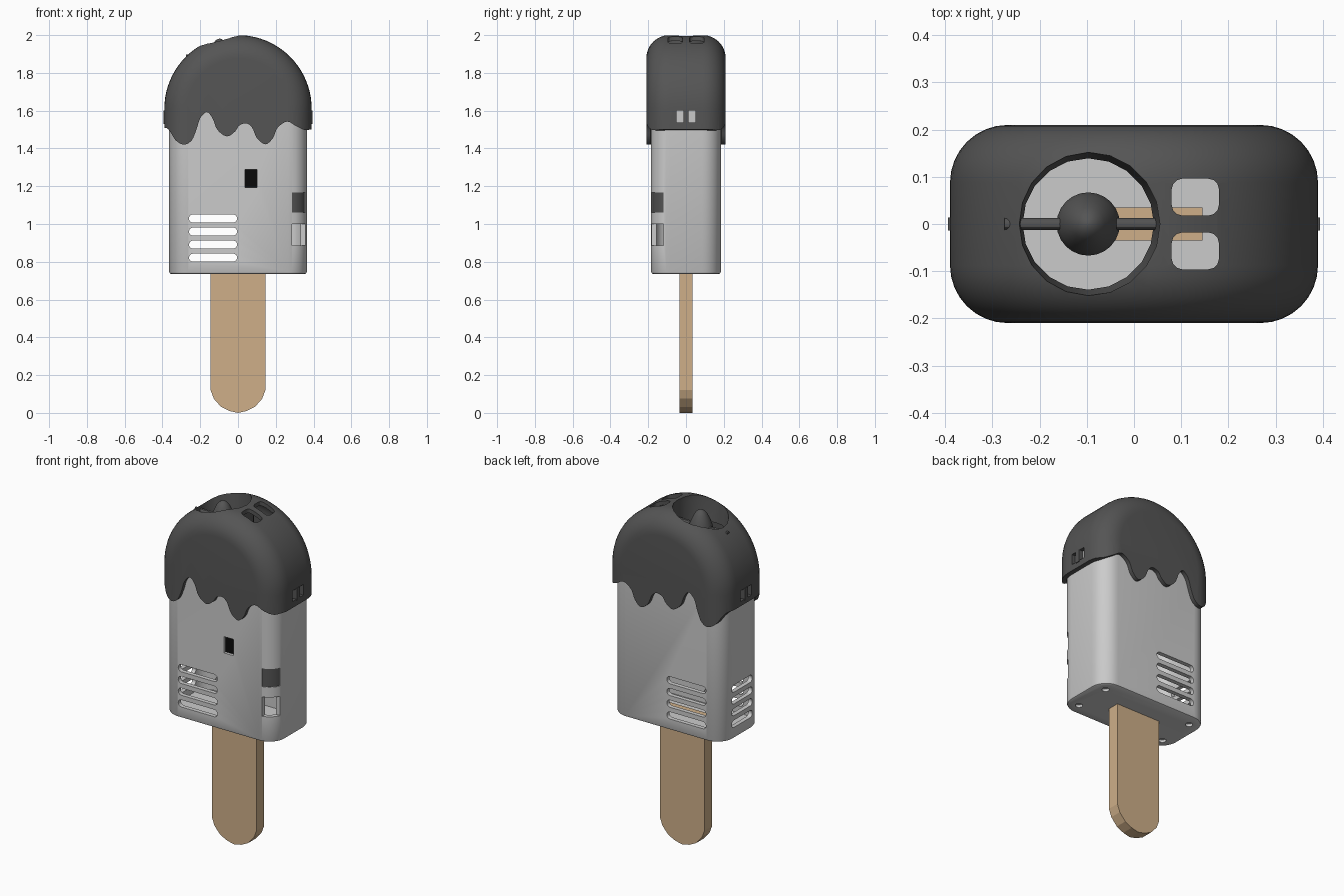
import bpy, bmesh, math
from mathutils import Vector

if "Cube" in bpy.data.objects:
    bpy.data.objects.remove(bpy.data.objects["Cube"])


def loft(name, loops):
    """Solid skinned over equal-length closed loops."""
    bm = bmesh.new()
    rings = [[bm.verts.new(p) for p in lp] for lp in loops]
    n = len(rings[0])
    for a, b in zip(rings, rings[1:]):
        for i in range(n):
            j = (i + 1) % n
            bm.faces.new((a[i], a[j], b[j], b[i]))
    bm.faces.new(rings[0][::-1])
    bm.faces.new(rings[-1])
    bmesh.ops.recalc_face_normals(bm, faces=bm.faces)
    me = bpy.data.meshes.new(name)
    bm.to_mesh(me)
    bm.free()
    ob = bpy.data.objects.new(name, me)
    bpy.context.collection.objects.link(ob)
    return ob


def rrect(hx, hy, r, n=8, cx=0, cy=0):
    """2D rounded rectangle."""
    pts = []
    for k, (sx, sy) in enumerate(((1, 1), (-1, 1), (-1, -1), (1, -1))):
        for i in range(n + 1):
            a = math.pi / 2 * (k + i / n)
            pts.append((cx + sx * (hx - r) + r * math.cos(a),
                        cy + sy * (hy - r) + r * math.sin(a)))
    return pts


def prism(name, pts, axis, lo, hi):
    """Extrude 2D points along an axis."""
    put = {'x': lambda u, v, d: (d, u, v),
           'y': lambda u, v, d: (u, d, v),
           'z': lambda u, v, d: (u, v, d)}[axis]
    return loft(name, [[put(u, v, d) for u, v in pts] for d in (lo, hi)])


def box(name, x0, x1, y0, y1, z0, z1):
    return prism(name, [(x0, y0), (x1, y0), (x1, y1), (x0, y1)], 'z', z0, z1)


def circle(r, n, cx=0, cy=0):
    return [(cx + r * math.cos(2 * math.pi * i / n),
             cy + r * math.sin(2 * math.pi * i / n)) for i in range(n)]


def cut(ob, cutter, op='DIFFERENCE'):
    m = ob.modifiers.new('cut', 'BOOLEAN')
    m.operation, m.solver, m.object = op, 'EXACT', cutter
    bpy.context.view_layer.objects.active = ob
    bpy.ops.object.modifier_apply(modifier=m.name)
    bpy.data.objects.remove(cutter)


def finish(ob, mat=None, smooth=True):
    if mat:
        ob.data.materials.clear()
        ob.data.materials.append(mat)
    if smooth:
        bpy.ops.object.select_all(action='DESELECT')
        ob.select_set(True)
        bpy.context.view_layer.objects.active = ob
        bpy.ops.object.shade_smooth_by_angle(angle=math.radians(30))


def material(name, *rgb):
    m = bpy.data.materials.new(name)
    m.diffuse_color = (*rgb, 1)
    m.use_nodes = True
    m.node_tree.nodes["Principled BSDF"].inputs["Base Color"].default_value = m.diffuse_color
    return m


dark = material('dark_coating', 0.09, 0.09, 0.09)
black = material('black', 0.003, 0.003, 0.003)
wood = material('wood', 0.62, 0.43, 0.25)

# Hollow body
body = loft('body', [[(x, y, z) for x, y in rrect(.365 - d, .185 - d, .1 - d)]
                     for d, z in ((.012, .735), (.004, .739), (0, .747), (0, 1.62))])
cut(body, prism('cavity', rrect(.34, .16, .076), 'z', .76, 1.7))
for i in range(4):                                   # vent slots
    z = 1.029 - .069 * i
    cut(body, prism('vent', rrect(.127, .021, .02, 5, -.132, z), 'y', -.3, .3))
    cut(body, prism('vent', rrect(.095, .021, .02, 5, 0, z), 'x', -.45, -.3))
cut(body, box('window', .037, .1, -.3, -.1, 1.193, 1.289))
for z0, z1 in ((.886, 1.0), (1.06, 1.167)):          # corner windows
    cut(body, box('window', .285, .42, -.25, -.12, z0, z1))
for sx in (-1, 1):                                   # screw recesses
    for sy in (-1, 1):
        cut(body, prism('screw', circle(.02, 16, sx * .29, sy * .11), 'z', .7, .75))
finish(body)

# Panels behind the windows
panel = box('front_window_panel', .03, .107, -.168, -.155, 1.185, 1.297)
finish(panel, black, False)
button = prism('corner_button', rrect(.36, .18, .095), 'z', 1.058, 1.169)
cut(button, box('limit', .283, .42, -.25, -.118, 1, 1.3), 'INTERSECT')
finish(button, dark)


# Dome-topped coating
def dome(name, hx, hy, r, zb, zc=1.61, n=40, m=8):
    loops = []
    ts = [math.pi / 2 * i / m for i in range(m + 1)]
    for t, s in [(t, -1) for t in ts[::-1]] + [(t, 1) for t in ts]:
        R = hx - r * (1 - math.cos(t))
        y = s * (hy - r + r * math.sin(t))
        arc = [(R * math.cos(math.pi * (1 - i / n)), y,
                zc + R * math.sin(math.pi * i / n)) for i in range(n + 1)]
        loops.append([(-R, y, zb)] + arc + [(R, y, zb)])
    return loft(name, loops)


HX = -.097
cap = dome('coating', .39, .21, .122, 1.3)
inner = dome('inner', .367, .187, .102, 1.2)
cut(inner, prism('hole_collar', circle(.165, 28, HX), 'z', 1.85, 2.2))
cut(cap, inner)
cut(cap, loft('hole', [[(x, y, z) for x, y in circle(r, 20, HX)]
                       for r, z in ((.136, 1.82), (.152, 1.97), (.152, 2.2))]))
for s in (-1, 1):
    cut(cap, prism('top_slot', rrect(.05, .039, .022, 3, .13, s * .057), 'z', 1.85, 2.2))
    a, b = sorted((s * .366, s * .45))
    cut(cap, box('clip_slot', a, b, -.05, .05, 1.537, 1.6))

# Dripping lower edge
drip = [(-.5, 1.51), (-.39, 1.51), (-.36, 1.49), (-.33, 1.443), (-.286, 1.42),
        (-.245, 1.443), (-.22, 1.5), (-.2, 1.56), (-.165, 1.592), (-.135, 1.56),
        (-.11, 1.5), (-.06, 1.464), (-.015, 1.49), (.005, 1.52), (.042, 1.533),
        (.075, 1.51), (.1, 1.455), (.145, 1.422), (.185, 1.455), (.21, 1.51),
        (.26, 1.542), (.31, 1.517), (.355, 1.497), (.39, 1.5), (.5, 1.5)]


def spline(pts, k=4):
    P = [Vector(p) for p in pts]
    out = []
    for i in range(1, len(P) - 2):
        a, b, c, d = P[i - 1:i + 3]
        for j in range(k):
            t = j / k
            out.append(tuple(.5 * (2 * b + (c - a) * t + (2 * a - 5 * b + 4 * c - d) * t * t
                                   + (3 * b - a - 3 * c + d) * t ** 3)))
    return [pts[0]] + out + list(pts[-2:])


cut(cap, prism('drip_cutter', spline(drip) + [(.5, 1.1), (-.5, 1.1)], 'y', -.4, .4))
finish(cap, dark)

# Side clips
for s, side in ((-1, 'left'), (1, 'right')):
    a, b = sorted((s * .362, s * .394))
    finish(box(side + '_clip', a, b, -.014, .014, 1.53, 1.602), dark, False)

# Pivot rod and rounded knob inside the top hole
finish(prism('pivot_rod', circle(.013, 12, 0, 1.885), 'x', -.275, .06), dark)
profile = [(.066, 1.835), (.067, 1.87), (.06, 1.9), (.048, 1.93), (.035, 1.956),
           (.022, 1.972), (.01, 1.979), (.002, 1.981)]
finish(loft('knob', [[(x, y, z) for x, y in circle(r, 24, HX)] for r, z in profile]), dark)

# Wooden stick with a faceted round end
half = [(.145, .12), (.128, .075), (.09, .032), (.045, .01)]
outline = [(.145, .775)] + half + [(0, 0)] + [(-x, z) for x, z in half[::-1]] + [(-.145, .775)]
finish(prism('stick', outline, 'y', -.035, .035), wood, False)
